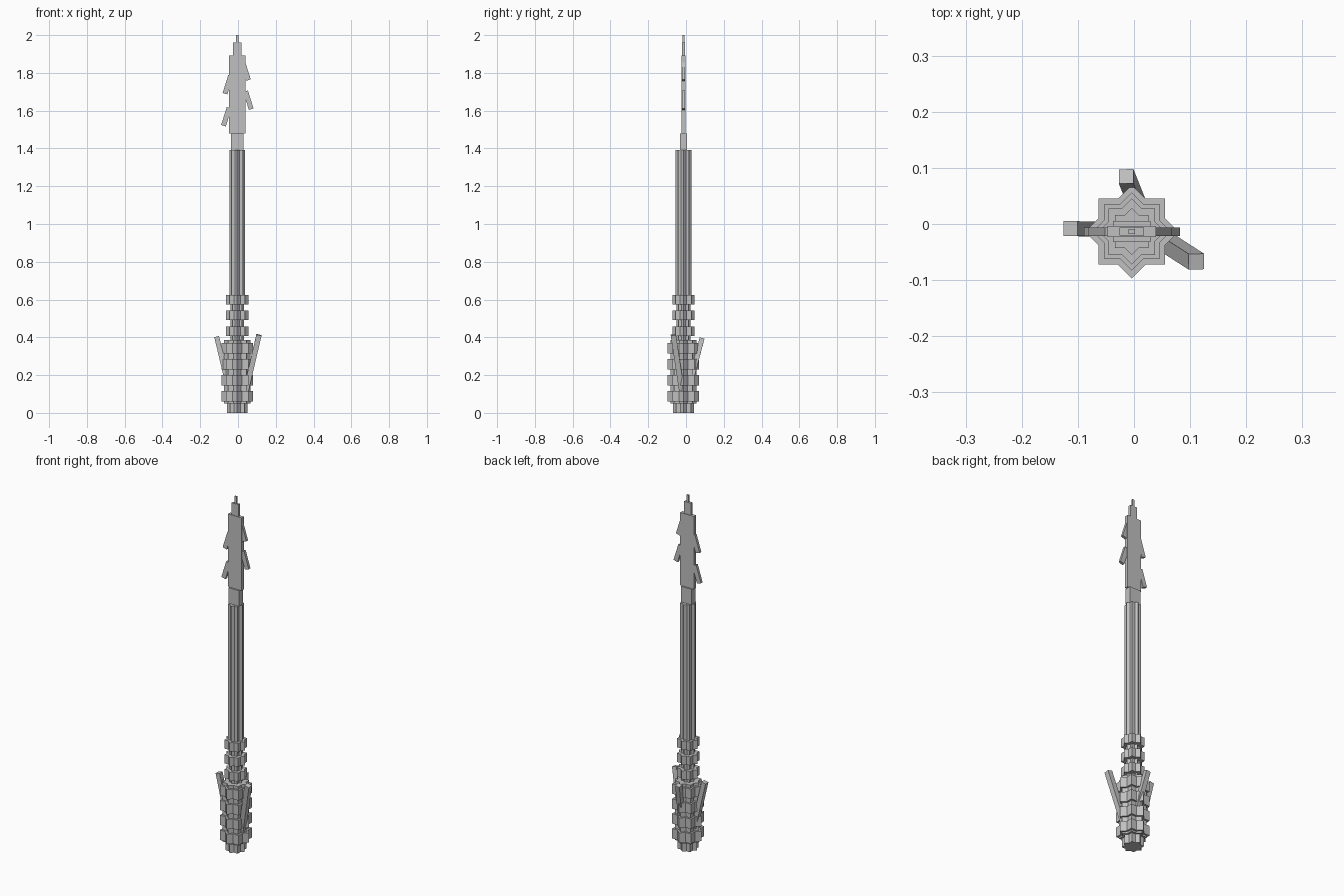
import bpy, bmesh, math
from mathutils import Vector

if "Cube" in bpy.data.objects:
    bpy.data.objects.remove(bpy.data.objects["Cube"], do_unlink=True)

CX, CY = -0.004, -0.0135  # main axis of the shaft

grey = bpy.data.materials.new("plain grey")
grey.use_nodes = True
colour = (0.53, 0.53, 0.53, 1)
grey.diffuse_color = colour
grey.node_tree.nodes["Principled BSDF"].inputs["Base Color"].default_value = colour


def add_object(name, bm):
    bmesh.ops.recalc_face_normals(bm, faces=bm.faces)
    mesh = bpy.data.meshes.new(name)
    bm.to_mesh(mesh)
    bm.free()
    mesh.materials.append(grey)
    obj = bpy.data.objects.new(name, mesh)
    bpy.context.collection.objects.link(obj)
    return obj


def star_prism(name, half, z0, z1):
    """Eight-pointed star: outline of two equal squares turned 45 degrees."""
    bm = bmesh.new()
    tip = half * math.sqrt(2)
    notch = half / math.cos(math.pi / 8)
    ring = []
    for i in range(16):
        r = notch if i % 2 else tip
        a = i * math.pi / 8
        ring.append(bm.verts.new((CX + r * math.cos(a), CY + r * math.sin(a), z0)))
    base = bm.faces.new(ring)
    top = bmesh.ops.extrude_face_region(bm, geom=[base], use_keep_orig=True)
    verts = [v for v in top["geom"] if isinstance(v, bmesh.types.BMVert)]
    bmesh.ops.translate(bm, verts=verts, vec=(0, 0, z1 - z0))
    add_object(name, bm)


def beam(name, start, end, width, depth):
    """Square-ended box running from start to end."""
    start, end = Vector(start), Vector(end)
    bm = bmesh.new()
    bmesh.ops.create_cube(bm, size=1)
    bmesh.ops.scale(bm, vec=(width, depth, (end - start).length), verts=bm.verts)
    obj = add_object(name, bm)
    obj.location = (start + end) / 2
    obj.rotation_mode = "QUATERNION"
    obj.rotation_quaternion = Vector((0, 0, 1)).rotation_difference(end - start)


# Handle and shaft
star_prism("pommel", 0.039, 0, 0.05)
star_prism("grip_core", 0.049, 0.05, 0.386)
star_prism("neck", 0.026, 0.386, 0.63)
star_prism("shaft", 0.0295, 0.625, 1.392)

# Rings around the grip and the neck
for i in range(4):
    z = 0.06 + i * 0.0845
    star_prism(f"grip_ring_{i + 1}", 0.059, z, z + 0.056)
for i in range(3):
    z = 0.408 + i * 0.0835
    star_prism(f"neck_ring_{i + 1}", 0.0415, z, z + 0.05)

# Stepped blade
for name, width, depth, z0, z1 in (
    ("blade_socket", 0.066, 0.037, 1.392, 1.48),
    ("blade", 0.086, 0.02, 1.48, 1.892),
    ("blade_shoulder", 0.043, 0.014, 1.892, 1.96),
    ("blade_tip", 0.012, 0.009, 1.96, 2.0),
):
    beam(name, (CX, CY, z0), (CX, CY, z1), width, depth)

# Barbs slanting down and out from the blade edges
for name, side, x, z in (
    ("lower_right_barb", -1, -0.077, 1.52),
    ("upper_right_barb", -1, -0.069, 1.69),
    ("lower_left_barb", 1, 0.07, 1.608),
    ("upper_left_barb", 1, 0.055, 1.762),
):
    beam(name, (x, CY, z), (x - side * 0.03, CY, z + 0.095), 0.026, 0.015)

# Struts leaning out of the grip
beam("right_strut", (-0.048, -0.01, 0.13), (-0.113, -0.008, 0.404), 0.026, 0.026)
beam("left_strut", (0.038, -0.02, 0.1), (0.111, -0.067, 0.413), 0.028, 0.028)
beam("back_strut", (0.012, 0.02, 0.15), (-0.014, 0.085, 0.395), 0.026, 0.026)
